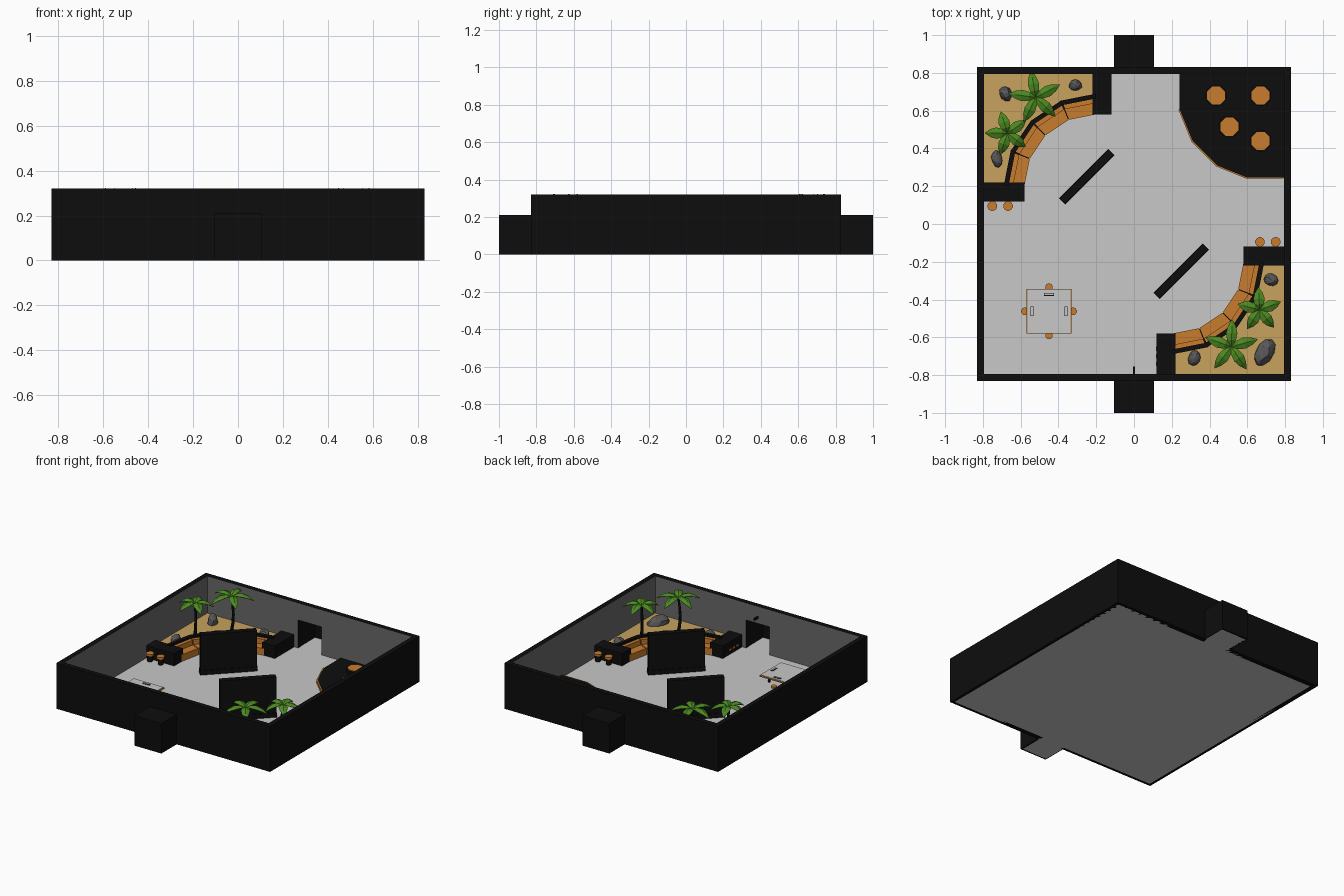
import bpy, bmesh, math, random
from mathutils import Vector, Matrix

if "Cube" in bpy.data.objects:
    bpy.data.objects.remove(bpy.data.objects["Cube"])

random.seed(4)


def mat(name, r, g, b):
    m = bpy.data.materials.new(name)
    m.diffuse_color = (r, g, b, 1)
    m.use_nodes = True
    m.node_tree.nodes["Principled BSDF"].inputs["Base Color"].default_value = m.diffuse_color
    return m


BLACK = mat("black", .004, .004, .004)
ORANGE = mat("orange", .58, .2, .026)
FLOOR = mat("light grey", .58, .58, .58)
WALL = mat("wall grey", .14, .14, .14)
SAND = mat("sand", .57, .36, .11)
LEAF = mat("leaf green", .07, .25, .015)
ROCK = mat("rock grey", .1, .1, .105)


def finish(name, bm, *mats):
    me = bpy.data.meshes.new(name)
    bm.to_mesh(me)
    bm.free()
    for m in mats:
        me.materials.append(m)
    ob = bpy.data.objects.new(name, me)
    bpy.context.collection.objects.link(ob)
    return ob


def prism(name, pts, z0, z1, m, inner=None):
    """Extruded outline; faces whose normal matches 'inner' get the wall grey."""
    bm = bmesh.new()
    f = bm.faces.new([bm.verts.new((x, y, z0)) for x, y in pts])
    ext = bmesh.ops.extrude_face_region(bm, geom=[f])["geom"]
    for v in ext:
        if isinstance(v, bmesh.types.BMVert):
            v.co.z = z1
    bmesh.ops.recalc_face_normals(bm, faces=bm.faces)
    if inner:
        for f in bm.faces:
            if f.normal.dot(Vector(inner)) > .9:
                f.material_index = 1
    return finish(name, bm, m, WALL)if inner else finish(name, bm, m)


def box(name, x0, x1, y0, y1, z0, z1, m, inner=None):
    return prism(name, [(x0, y0), (x1, y0), (x1, y1), (x0, y1)], z0, z1, m, inner)


def disc(name, x, y, r, z0, z1, m, n=12):
    a = [2 * math.pi * (i + .5) / n for i in range(n)]
    return prism(name, [(x + r * math.cos(t), y + r * math.sin(t)) for t in a], z0, z1, m)


def arc(cx, cy, r, a0, a1, n):
    return [(cx + r * math.cos(math.radians(a0 + (a1 - a0) * i / n)),
             cy + r * math.sin(math.radians(a0 + (a1 - a0) * i / n))) for i in range(n + 1)]


def palm(x, y, z, r, start, lean):
    # curved trunk
    cu = bpy.data.curves.new("palm_trunk", 'CURVE')
    cu.dimensions = '3D'
    cu.bevel_depth = .009
    cu.bevel_resolution = 1
    cu.use_fill_caps = True
    sp = cu.splines.new('POLY')
    sp.points.add(4)
    for i, p in enumerate(sp.points):
        t = i / 4
        p.co = (x + lean * math.sin(math.pi * t), y, .05 + (z - .05) * t, 1)
        p.radius = 1.2 - .4 * t
    cu.materials.append(BLACK)
    bpy.context.collection.objects.link(bpy.data.objects.new("palm_trunk", cu))
    # five folded, drooping leaves
    bm = bmesh.new()
    prof = [(0, .006, 0), (.25, .024, .022), (.5, .03, .024), (.75, .021, .008), (1, .001, -.022)]
    for k in range(5):
        rot = Matrix.Rotation(math.radians(start + 72 * k), 3, 'Z')
        rows = []
        for t, w, h in prof:
            rows.append([bm.verts.new(rot @ Vector((r * t, s * w, h - abs(s) * w * .4)) + Vector((x, y, z)))
                         for s in (-1, 0, 1)])
        for a, b in zip(rows, rows[1:]):
            for i in (0, 1):
                bm.faces.new((a[i], b[i], b[i + 1], a[i + 1]))
    ob = finish("palm_leaves", bm, LEAF)
    ob.modifiers.new("thickness", 'SOLIDIFY').thickness = .003


def rock(x, y, rx, ry, rz, ang):
    bm = bmesh.new()
    bmesh.ops.create_icosphere(bm, subdivisions=2, radius=1)
    for v in bm.verts:
        v.co *= random.uniform(.9, 1.06)
    bmesh.ops.scale(bm, verts=bm.verts, vec=(rx, ry, rz))
    bmesh.ops.rotate(bm, verts=bm.verts, matrix=Matrix.Rotation(math.radians(ang), 3, 'Z'))
    bmesh.ops.translate(bm, verts=bm.verts, vec=(x, y, .065))
    finish("rock", bm, ROCK)


# floor with both entrance strips
O, I, H, D = .83, .795, .32, .21
prism("floor", [(-.81, -.81), (-.1, -.81), (-.1, -.99), (.1, -.99), (.1, -.81), (.81, -.81),
                (.81, .81), (.1, .81), (.1, .99), (-.1, .99), (-.1, .81), (-.81, .81)], 0, .003, FLOOR)

for s in (1, -1):
    # walls with a door opening
    box("side_wall", s * I, s * O, -O, O, 0, H, BLACK, (-s, 0, 0))
    for e in (1, -1):
        box("end_wall", e * .09, e * I, s * I, s * O, 0, H, BLACK, (0, -s, 0))
    box("door_lintel", -.09, .09, s * I, s * O, D - .01, H, BLACK, (0, -s, 0))
    # entrance alcove
    for e in (1, -1):
        box("alcove_side", e * .093, e * .105, s * O, s * 1, 0, D, BLACK)
    box("alcove_end", -.1, .1, s * .988, s * 1, 0, D, BLACK)
    box("alcove_roof", -.1, .1, s * O, s * 1, D - .012, D, BLACK)

    # sand planter in the corner, behind a curved sofa
    cx, cy, a = -.2 * s, .2 * s, 90 if s > 0 else 270
    prism("sand_bed", [(-I * s, I * s), (-.2 * s, I * s)] + arc(cx, cy, .48, a, a + 90, 4) + [(-I * s, .2 * s)],
          .003, .06, SAND)
    for k in range(4):
        a0, a1 = a + 22.5 * k + .4, a + 22.5 * (k + 1) - .4
        prism("sofa_seat", arc(cx, cy, .38, a0, a1, 1) + arc(cx, cy, .44, a1, a0, 1), .003, .05, ORANGE)
        prism("sofa_back_cushion", arc(cx, cy, .44, a0, a1, 1) + arc(cx, cy, .465, a1, a0, 1), .003, .085, ORANGE)
    prism("sofa_core", arc(cx, cy, .384, a, a + 90, 4) + arc(cx, cy, .47, a + 90, a, 4), .003, .045, BLACK)
    prism("sofa_back_shell", arc(cx, cy, .465, a, a + 90, 4) + arc(cx, cy, .49, a + 90, a, 4), .003, .1, BLACK)
    # end cabinets and stools
    box("end_cabinet", -.22 * s, -.12 * s, .58 * s, I * s, .003, .09, BLACK)
    box("end_counter", -I * s, -.58 * s, .12 * s, .22 * s, .003, .09, BLACK)
    for x in (-.75, -.667):
        disc("counter_stool_leg", x * s, .095 * s, .018, .003, .045, BLACK)
        disc("counter_stool_seat", x * s, .095 * s, .026, .045, .06, ORANGE)

    # diagonal display screen on a base
    for name, hl, ht, z0, z1 in (("screen_base", .185, .024, .003, .035), ("screen_panel", .182, .02, .035, .285)):
        q = math.sqrt(.5)
        prism(name, [(-.25 * s + (u * hl - v * ht) * q, .25 * s + (u * hl + v * ht) * q)
                     for u, v in ((-1, -1), (1, -1), (1, 1), (-1, 1))], z0, z1, BLACK)

# orange slots on one cabinet, and a bracket above the front door
for y in (-.74, -.7, -.66):
    box("cabinet_slot", .117, .121, y - .012, y + .012, .03, .042, ORANGE)
box("door_bracket", -.005, .005, -.8, -.755, .235, .25, BLACK)

# palms and rocks
palm(-.52, .67, .298, .145, 100, .015)
palm(-.67, .48, .28, .12, 107, .006)
palm(.515, -.65, .298, .145, 88, -.015)
palm(.665, -.455, .28, .12, 93, -.006)
for r in ((-.68, .69, .033, .042, .065, 30), (-.31, .735, .035, .032, .035, 0), (-.725, .345, .03, .047, .035, 10),
          (.725, -.295, .038, .033, .035, -20), (.69, -.68, .048, .08, .05, -30), (.32, -.71, .035, .042, .035, -15)):
    rock(*r)

# low lounge platform with orange edge and round tables
edge = [(.24, .61), (.31, .44), (.44, .31), (.6, .245), (I, .245)]
prism("platform", [(.24, I)] + edge + [(I, I)], .003, .022, BLACK)
prism("platform_trim", edge + [(x - .005, y - .005) for x, y in reversed(edge)], .003, .024, ORANGE)
for x, y in ((.435, .68), (.67, .68), (.505, .515), (.67, .44)):
    disc("round_table_body", x, y, .057, .022, .045, BLACK, 16)
    disc("round_table_top", x, y, .052, .045, .05, ORANGE, 8)

# square table with stools and tablets
tx, ty = -.45, -.462
box("table_trim", tx - .119, tx + .119, ty - .119, ty + .119, .088, .097, ORANGE)
box("table_top", tx - .114, tx + .114, ty - .114, ty + .114, .095, .1, FLOOR)
disc("table_leg", tx, ty, .02, .003, .09, ORANGE)
for k in range(4):
    dx, dy = ((0, 1), (1, 0), (0, -1), (-1, 0))[k]
    disc("table_stool_leg", tx + dx * .128, ty + dy * .128, .008, .003, .045, BLACK, 8)
    disc("table_stool_seat", tx + dx * .128, ty + dy * .128, .02, .045, .058, ORANGE)
    if k != 2:
        px, py = tx + dx * .09, ty + dy * .09
        w, d = (.026, .008) if dy else (.008, .026)
        box("tablet", px - w, px + w, py - d, py + d, .1, .103, BLACK)
        box("tablet_screen", px - w + .003, px + w - .003, py - d + .003, py + d - .003, .103, .105, FLOOR)
